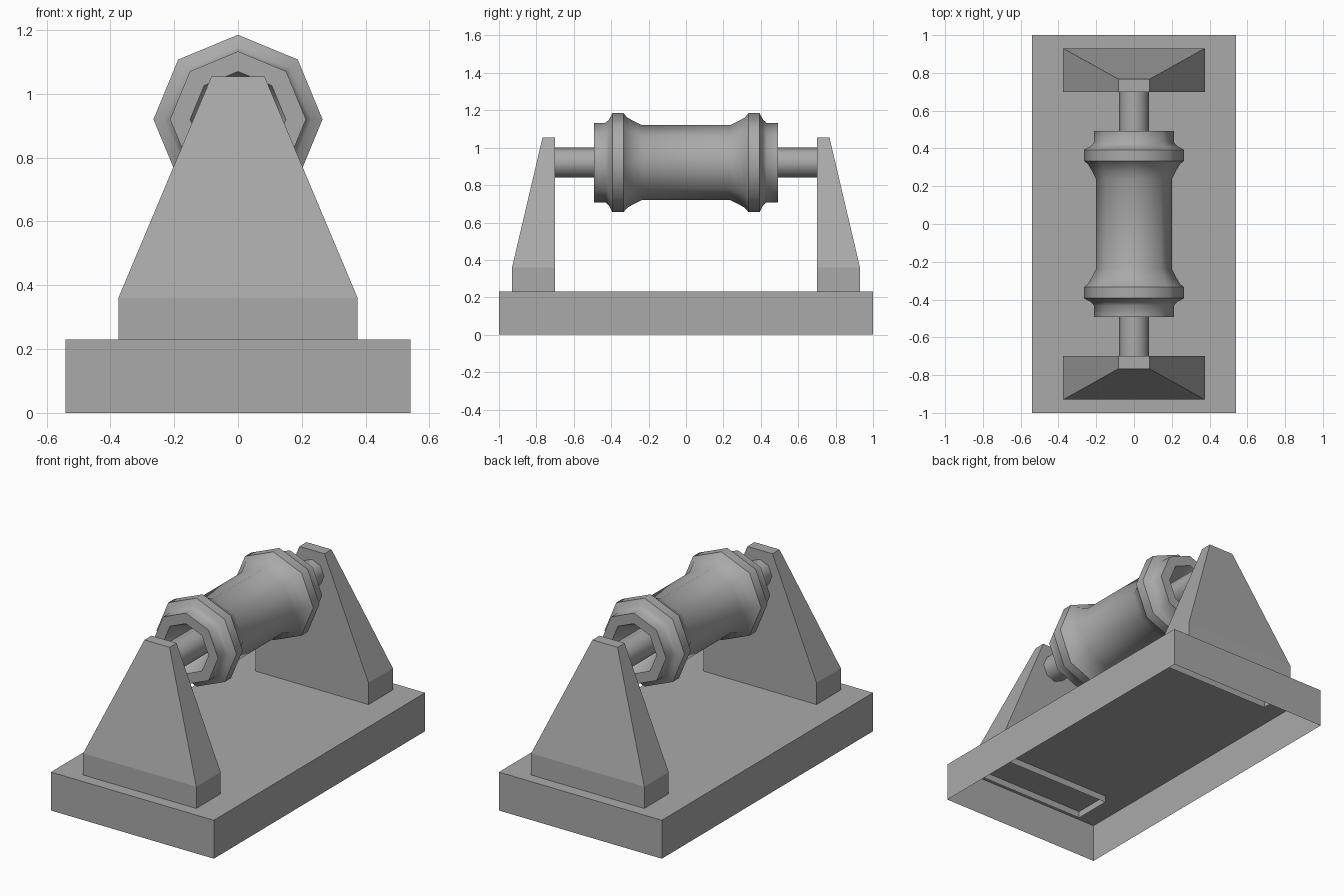
import bpy, bmesh, math

cube = bpy.data.objects.get("Cube")
if cube:
    bpy.data.objects.remove(cube, do_unlink=True)

grey = bpy.data.materials.new("plain_grey")
grey.use_nodes = True
GREY = (0.4, 0.4, 0.4, 1)
grey.diffuse_color = GREY
grey.node_tree.nodes["Principled BSDF"].inputs["Base Color"].default_value = GREY


def finish(name, bm, smooth=False):
    bmesh.ops.recalc_face_normals(bm, faces=bm.faces)
    mesh = bpy.data.meshes.new(name)
    bm.to_mesh(mesh)
    bm.free()
    mesh.materials.append(grey)
    obj = bpy.data.objects.new(name, mesh)
    bpy.context.collection.objects.link(obj)
    if smooth:
        bpy.ops.object.select_all(action='DESELECT')
        obj.select_set(True)
        bpy.context.view_layer.objects.active = obj
        bpy.ops.object.shade_smooth_by_angle(angle=math.radians(47))
    return obj


def open_stack(name, levels):
    """Stack of rectangles (half width, y0, y1, z), open below and capped on top."""
    bm = bmesh.new()
    rings = [[bm.verts.new(p) for p in
              ((-w, y0, z), (w, y0, z), (w, y1, z), (-w, y1, z))]
             for w, y0, y1, z in levels]
    for low, high in zip(rings, rings[1:]):
        for i in range(4):
            j = (i + 1) % 4
            bm.faces.new((low[i], low[j], high[j], high[i]))
    bm.faces.new(rings[-1])
    return finish(name, bm)


def turned(name, profile, height, sides=8):
    """Turn a (y, radius) profile around the lengthwise axis."""
    bm = bmesh.new()
    rings = []
    for y, r in profile:
        turns = [2 * math.pi * i / sides for i in range(sides)]
        rings.append([bm.verts.new((r * math.cos(a), y, height + r * math.sin(a)))
                      for a in turns])
    for a, b in zip(rings, rings[1:]):
        for i in range(sides):
            j = (i + 1) % sides
            bm.faces.new((a[i], a[j], b[j], b[i]))
    return finish(name, bm, smooth=True)


# Base, hollow underneath
open_stack("base", [(0.54, -1, 1, 0), (0.54, -1, 1, 0.23)])

# Tapered end supports, sunk a little into the base
for name, s in (("front_support", -1), ("back_support", 1)):
    open_stack(name, [(0.375, s * 0.93, s * 0.7, 0.19),
                      (0.375, s * 0.93, s * 0.7, 0.36),
                      (0.083, s * 0.767, s * 0.7, 1.055)])

# Axle
AXIS = 0.92
turned("axle", [(-0.71, 0.08), (0.71, 0.08)], AXIS)

# Flanged roller with funnel-shaped end recesses
half = [(0.33, 0.08), (0.493, 0.15), (0.493, 0.213), (0.43, 0.213), (0.412, 0.23),
        (0.393, 0.265), (0.334, 0.265), (0.315, 0.242), (0.28, 0.222), (0.235, 0.2)]
turned("roller", half + [(-y, r) for y, r in reversed(half)], AXIS)
